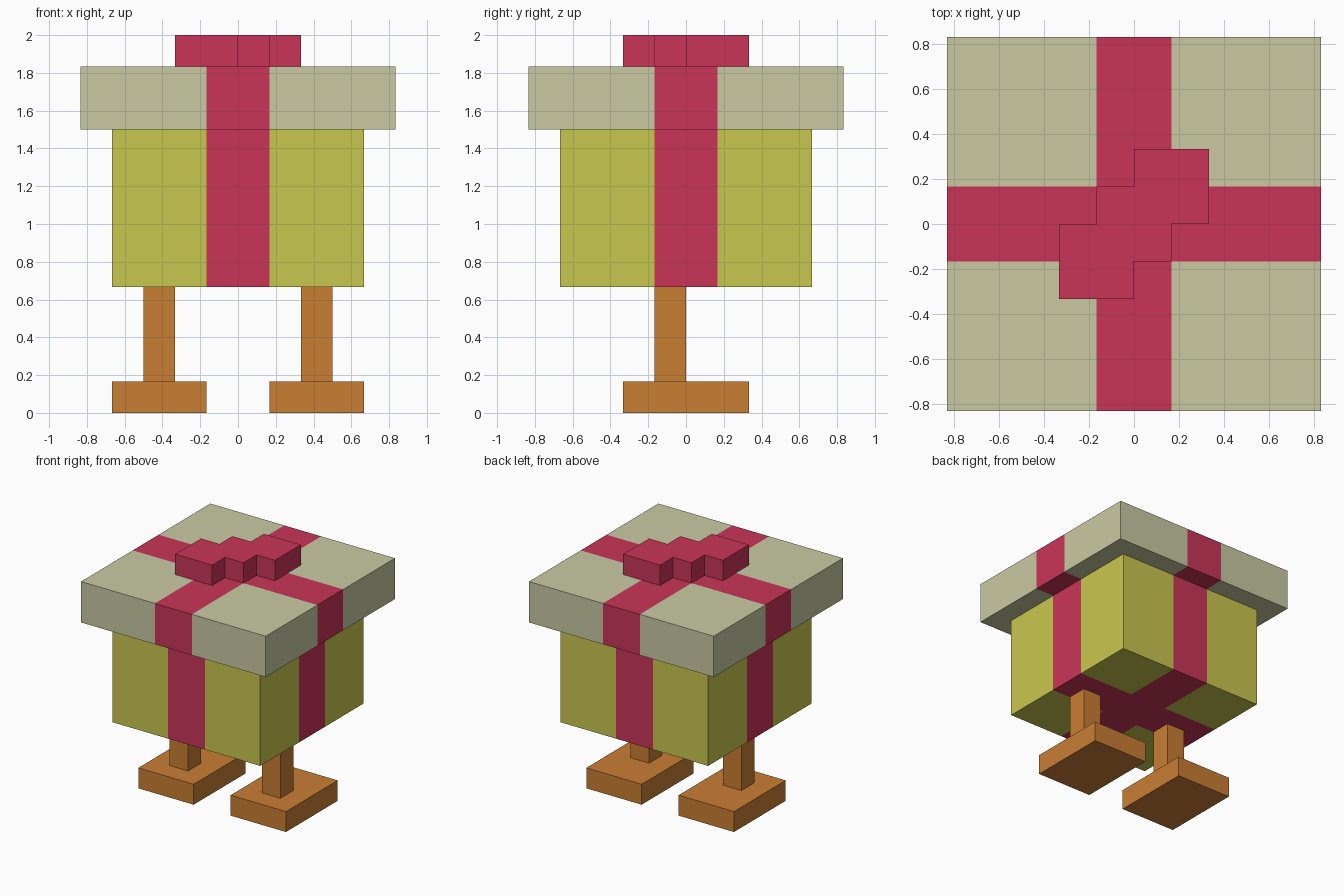
import bpy
import bmesh
from mathutils import Vector

if "Cube" in bpy.data.objects:
    bpy.data.objects.remove(bpy.data.objects["Cube"])

U = 1 / 6  # the model sits on a grid of sixths


def material(name, rgb):
    mat = bpy.data.materials.new(name)
    lin = [((c / 255 + 0.055) / 1.055) ** 2.4 for c in rgb]
    mat.diffuse_color = (*lin, 1)
    mat.use_nodes = True
    mat.node_tree.nodes["Principled BSDF"].inputs["Base Color"].default_value = mat.diffuse_color
    return mat


YELLOW = material("olive_yellow", (201, 199, 78))
CREAM = material("pale_cream", (202, 202, 164))
RED = material("ribbon_red", (202, 53, 89))
ORANGE = material("leg_orange", (202, 126, 52))


def finish(name, bm, mats):
    bmesh.ops.recalc_face_normals(bm, faces=bm.faces)
    mesh = bpy.data.meshes.new(name)
    bm.to_mesh(mesh)
    bm.free()
    for mat in mats:
        mesh.materials.append(mat)
    obj = bpy.data.objects.new(name, mesh)
    bpy.context.collection.objects.link(obj)
    return obj


def box_mesh(lo, hi):
    """Box between two corners given in grid units."""
    lo, hi = Vector(lo) * U, Vector(hi) * U
    bm = bmesh.new()
    bmesh.ops.create_cube(bm, size=1)
    bmesh.ops.scale(bm, vec=hi - lo, verts=bm.verts)
    bmesh.ops.translate(bm, vec=(lo + hi) / 2, verts=bm.verts)
    return bm


def ribbon_box(name, half, z0, z1, mat):
    """Box with a crossed ribbon cut into every side."""
    bm = box_mesh((-half, -half, z0), (half, half, z1))
    for axis in ((1, 0, 0), (0, 1, 0)):
        for side in (-1, 1):
            geom = bm.verts[:] + bm.edges[:] + bm.faces[:]
            bmesh.ops.bisect_plane(bm, geom=geom, plane_no=axis,
                                   plane_co=Vector(axis) * side * U)
    for f in bm.faces:
        c = f.calc_center_median()
        f.material_index = int(min(abs(c.x), abs(c.y)) < U)
    return finish(name, bm, [mat, RED])


# Gift box body and overhanging lid
ribbon_box("gift_box", 4, 4, 9, YELLOW)
ribbon_box("lid", 5, 9, 11, CREAM)

# Stepped bow: half the outline, repeated by a half turn
half = [(-2, 0), (-2, -2), (0, -2), (0, -1), (1, -1), (1, 0)]
outline = half + [(-x, -y) for x, y in half]
bm = bmesh.new()
base = bm.faces.new([bm.verts.new((x * U, y * U, 11 * U)) for x, y in outline])
ext = bmesh.ops.extrude_face_region(bm, geom=[base], use_keep_orig=True)
top = [v for v in ext["geom"] if isinstance(v, bmesh.types.BMVert)]
bmesh.ops.translate(bm, vec=(0, 0, U), verts=top)
finish("bow", bm, [RED])

# Legs and feet, one pair per side
for side, x in (("left", -2.5), ("right", 2.5)):
    finish(side + "_leg", box_mesh((x - 0.5, -1, 1), (x + 0.5, 0, 4)), [ORANGE])
    finish(side + "_foot", box_mesh((x - 1.5, -2, 0), (x + 1.5, 2, 1)), [ORANGE])
